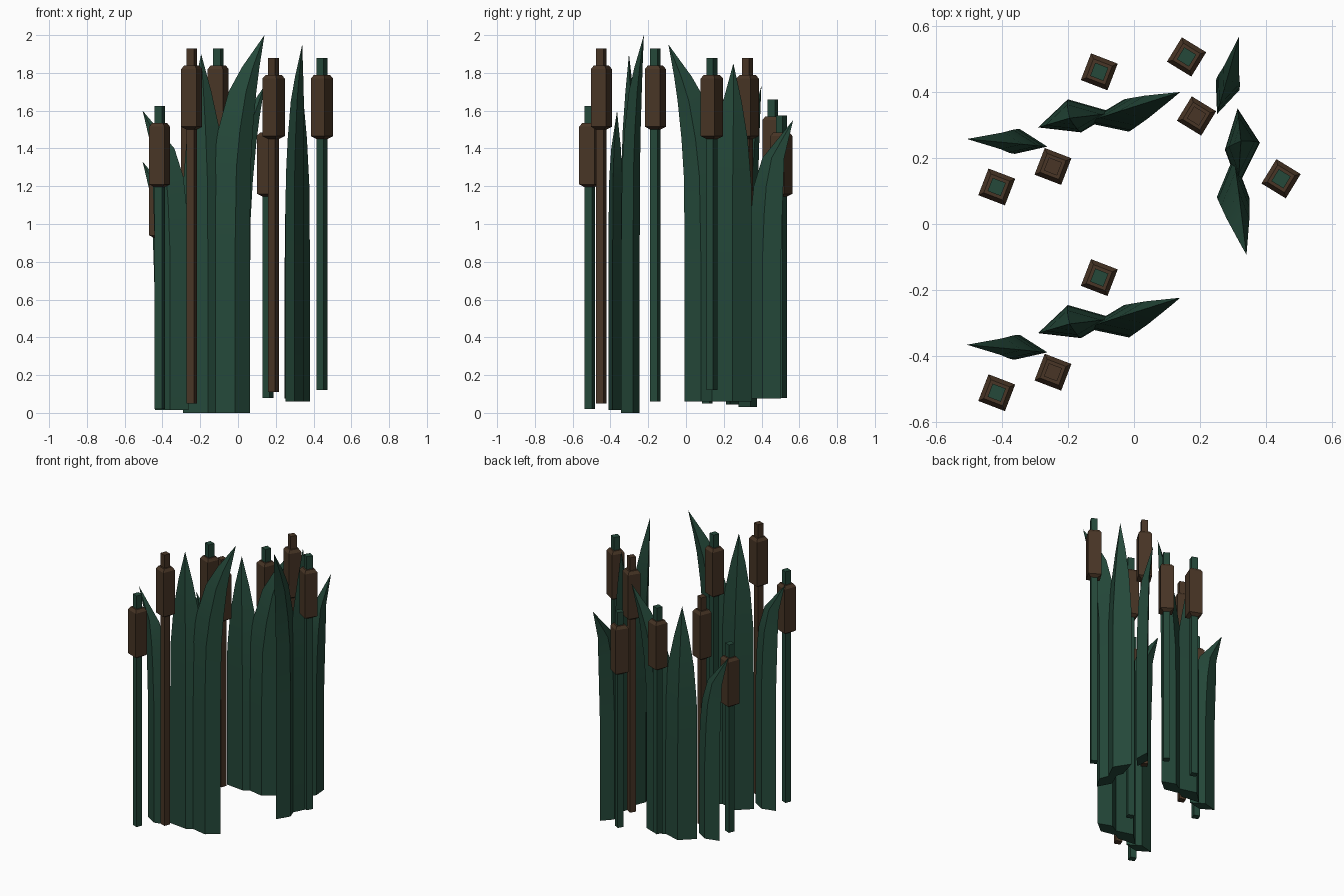
import bpy, bmesh, math
from mathutils import Matrix, Vector

if "Cube" in bpy.data.objects:
    bpy.data.objects.remove(bpy.data.objects["Cube"])


def material(name, color):
    m = bpy.data.materials.new(name)
    m.diffuse_color = (*color, 1)
    m.use_nodes = True
    m.node_tree.nodes["Principled BSDF"].inputs["Base Color"].default_value = m.diffuse_color
    return m


GREEN = material("reed_green", (0.018, 0.066, 0.042))
BROWN = material("seed_brown", (0.065, 0.036, 0.019))


def loft(name, rings, mats, xf, face_mat=None, smooth=False):
    """Skin a list of four-point rings; a one-point ring closes to a tip."""
    bm = bmesh.new()
    loops = [[bm.verts.new(xf(Vector(p))) for p in r] for r in rings]
    bm.faces.new(loops[0][::-1])
    if len(loops[-1]) > 1:
        bm.faces.new(loops[-1])
    for k, (a, b) in enumerate(zip(loops, loops[1:])):
        for i in range(4):
            j = (i + 1) % 4
            if len(b) == 1:
                f = bm.faces.new((a[i], a[j], b[0]))
            else:
                f = bm.faces.new((a[i], a[j], b[j], b[i]))
            f.material_index = face_mat[k] if face_mat else 0
    bmesh.ops.recalc_face_normals(bm, faces=bm.faces)
    me = bpy.data.meshes.new(name)
    bm.to_mesh(me)
    bm.free()
    for m in mats:
        me.materials.append(m)
    ob = bpy.data.objects.new(name, me)
    bpy.context.collection.objects.link(ob)
    if smooth:
        bpy.ops.object.select_all(action='DESELECT')
        ob.select_set(True)
        bpy.context.view_layer.objects.active = ob
        bpy.ops.object.shade_smooth_by_angle(angle=math.radians(30))


def cattail(name, x, y, bottom, top, stem_mat, xf):
    # square stem, chamfered seed head and top stub
    prof = [(0.030, bottom), (0.030, top - 0.43), (0.061, top - 0.415),
            (0.061, top - 0.11), (0.043, top - 0.09), (0.030, top - 0.09), (0.030, top)]
    rings = []
    for r, z in prof:
        rings.append([(x + r * math.cos(math.radians(24 + 90 * i)),
                       y + r * math.sin(math.radians(24 + 90 * i)), z) for i in range(4)])
    loft(name, rings, [stem_mat, BROWN], xf, [0, 1, 1, 1, 1, 0])


def leaf(name, corners, tip, levels, xf):
    # diamond section swept upward, bending and narrowing to a point
    cx = (corners[0][0] + corners[2][0]) / 2
    cy = (corners[1][1] + corners[3][1]) / 2
    rings = []
    for z, bend, s in levels:
        ox, oy = (tip[0] - cx) * bend, (tip[1] - cy) * bend
        rings.append([(cx + (px - cx) * s + ox, cy + (py - cy) * s + oy, z)
                      for px, py in corners])
    rings.append([tip])
    loft(name, rings, [GREEN], xf, smooth=True)


# corners run left, front, right, back
LEAVES = [
    ([(-0.44, -0.36), (-0.36, -0.41), (-0.262, -0.388), (-0.345, -0.335)], (-0.505, -0.365, 1.60),
     [(0.015, 0, 1), (0.85, 0, 1), (1.1, 0.06, 0.98), (1.25, 0.13, 0.92), (1.4, 0.3, 0.68)]),
    ([(-0.29, -0.33), (-0.16, -0.345), (-0.06, -0.285), (-0.2, -0.245)], (-0.195, -0.302, 1.90),
     [(0, 0, 1), (0.9, 0, 1), (1.25, 0.1, 0.96), (1.5, 0.4, 0.74), (1.7, 0.7, 0.42)]),
    ([(-0.147, -0.315), (-0.015, -0.343), (0.063, -0.28), (-0.03, -0.245)], (0.14, -0.223, 2.0),
     [(0, 0, 1), (0.9, 0, 1), (1.3, 0.04, 0.97), (1.5, 0.16, 0.87), (1.7, 0.36, 0.7),
      (1.83, 0.6, 0.44)]),
]
TAILS = [(-0.415, -0.51, 0.02, 1.625, GREEN),
         (-0.245, -0.448, 0.05, 1.93, BROWN),
         (-0.105, -0.162, 0.06, 1.93, GREEN)]

# one clump, placed three times: (plan transform, foot lift, top shift)
turn = (Matrix.Translation((0.34, -0.093, 0)) @ Matrix.Rotation(math.radians(-100.5), 4, 'Z')
        @ Matrix.Translation((-0.14, 0.223, 0)))
CLUMPS = [("front", Matrix.Identity(4), 0, 0),
          ("back", Matrix.Translation((0, 0.622, 0)), 0.03, -0.27),
          ("right", turn, 0.06, -0.05)]

for label, mat, lift, shift in CLUMPS:
    def place(p, mat=mat, lift=lift, shift=shift):
        q = mat @ p
        q.z += lift if p.z < 0.5 else shift
        return q
    for i, args in enumerate(LEAVES):
        leaf(f"{label}_leaf_{i + 1}", *args, place)
    for i, args in enumerate(TAILS):
        cattail(f"{label}_cattail_{i + 1}", *args, place)
